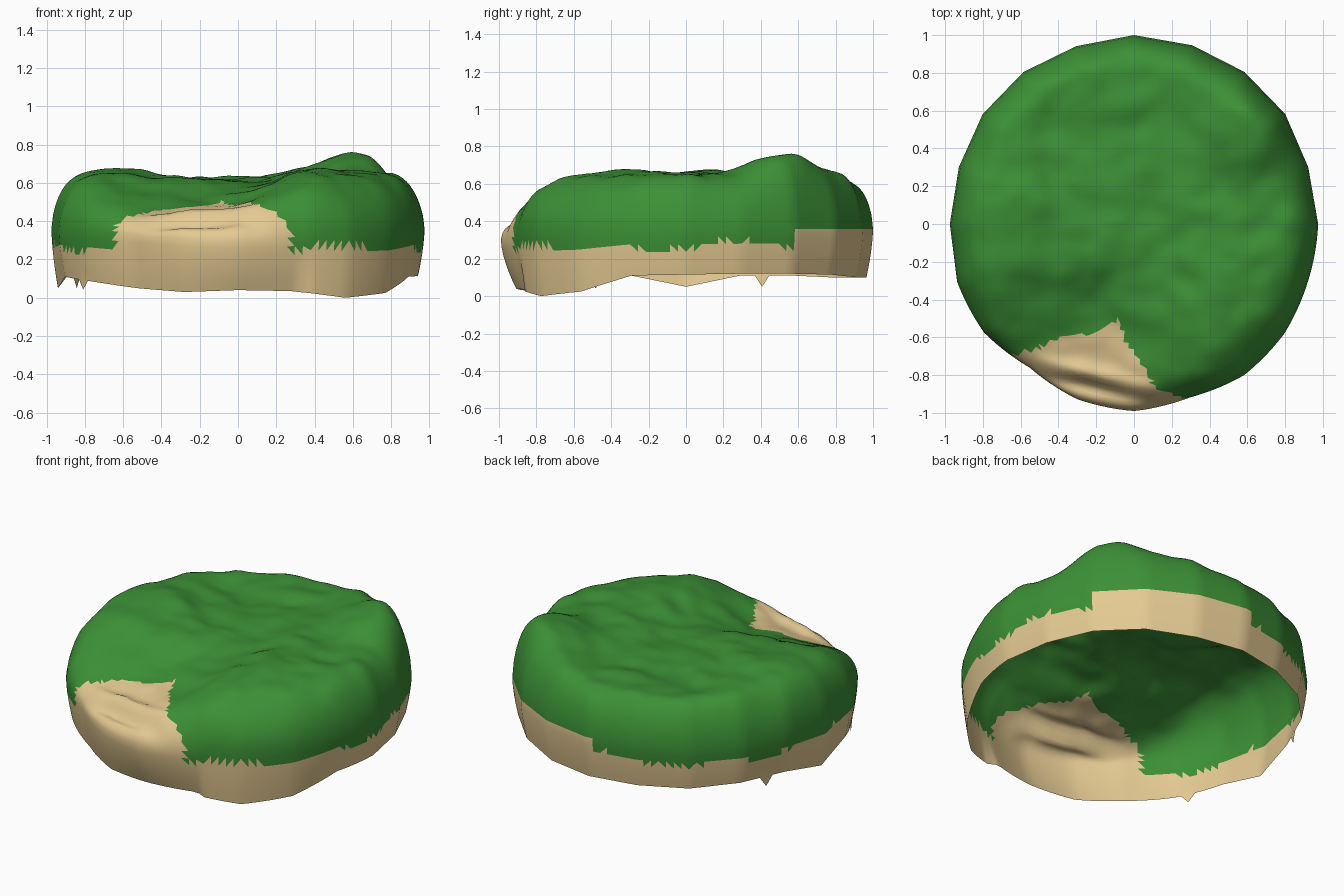
import bpy, bmesh, random
from math import sin, cos, radians, exp
from mathutils import Vector, noise

if "Cube" in bpy.data.objects:
    bpy.data.objects.remove(bpy.data.objects["Cube"])

random.seed(4)
SEG, SKIRT, TOP, MID = 140, 6, 34, 0.36

# Outline radius and lower-edge height every 18 degrees, starting at +x
RIM = [.975, .97, .99, .995, .995, 1.0, .99, .995, .99, .975,
       .975, .985, .98, .94, .975, .99, .965, .99, .985, .97]
LOW = [.115, .12, .12, .115, .10, .10, .10, .10, .11, .11,
       .05, .11, .085, .05, .03, .04, .035, .0, .025, .11]

# Scattered heights (x, y, z) that shape the top surface
HILLS = [(.64, .5, .80), (.45, .62, .70), (.82, .3, .62), (.3, .82, .65), (0, .85, .63),
         (-.4, .78, .63), (-.75, .45, .64), (-.72, .05, .68), (-.75, -.2, .64),
         (-.7, -.48, .57), (-.4, -.42, .56), (-.4, -.12, .64), (-.1, .2, .62),
         (-.3, .45, .60), (.15, .5, .62), (.35, .25, .65), (.1, -.08, .60),
         (.08, -.42, .56), (.38, -.42, .69), (.4, -.62, .67), (.65, -.45, .63),
         (.75, -.1, .65), (.45, -.08, .67), (.25, -.72, .58), (.62, -.68, .57)]
BEACH = [(-.5, -.67, .45), (-.25, -.64, .45), (-.02, -.68, .48), (.12, -.82, .52),
         (-.3, -.8, .42), (-.05, -.88, .40), (-.5, -.78, .41)]

# Beach outline seen from above
SAND = [(-.66, -.70), (-.52, -.66), (-.38, -.60), (-.22, -.58), (-.08, -.50), (-.05, -.62),
        (.05, -.75), (.12, -.88), (.28, -.92), (.3, -1.1), (-.75, -1.1)]

# Small ragged teeth on the lower edge: segment and drop
TEETH = {60: .06, 82: .05}


def at(table, turn):
    k = turn * 20
    i, f = int(k) % 20, k - int(k)
    return table[i] * (1 - f) + table[(i + 1) % 20] * f


def rim(turn):
    # straight chords at the back, rounded out at the front
    k = turn * 20
    i, f = int(k), k - int(k)
    a, b = [Vector((cos(radians(18 * j)), sin(radians(18 * j)))) * RIM[j % 20] for j in (i, i + 1)]
    bulge = .04 * f * (1 - f) if i >= 11 else 0
    return a.lerp(b, f) * (1 + bulge)


def beach_amount(p):
    return max(0, -p.y) ** 4 if p.x < .35 else 0


def height(x, y):
    total = weight = 1e-9
    for px, py, pz in HILLS + BEACH:
        w = exp(-((x - px) ** 2 + (y - py) ** 2) / .036)
        total += w * pz
        weight += w
    bump = noise.noise(Vector((x * 4, y * 6, 1.7))) * .018
    bump += noise.noise(Vector((x * 8, y * 9, 5.2))) * .012
    return total / weight + bump


def inside(x, y):
    hit = False
    for (ax, ay), (bx, by) in zip(SAND, SAND[1:] + SAND[:1]):
        if (ay > y) != (by > y) and x < (bx - ax) * (y - ay) / (by - ay) + ax:
            hit = not hit
    return hit


def material(name, color):
    m = bpy.data.materials.new(name)
    m.diffuse_color = color
    m.use_nodes = True
    m.node_tree.nodes["Principled BSDF"].inputs["Base Color"].default_value = m.diffuse_color
    return m


bm = bmesh.new()
rings = []

# Skirt rings from the ragged lower edge up to the widest line
for r in range(SKIRT):
    t = r / SKIRT
    ring = []
    for s in range(SEG):
        p = rim(s / SEG)
        low = at(LOW, s / SEG)
        front = beach_amount(p)
        p = p * (1 - (.035 + .05 * front) * (1 - t) ** 1.6)
        if r == 0:
            low = max(0, low - TEETH.get(s, 0))
        ring.append(bm.verts.new((p.x, p.y, low + (MID - .06 * front - low) * t)))
    rings.append(ring)

# Rounded shoulder and hilly top
for r in range(TOP):
    f = 1 - (r / TOP) ** 1.35
    ring = []
    for s in range(SEG):
        p = rim(s / SEG)
        base = MID - .06 * beach_amount(p)
        width = .24 - .06 * max(0, p.y)
        edge = max(0, (f - 1 + width) / width)
        x, y = p * f
        z = base + (height(x, y) - base) * (1 - edge ** 2.6) ** .6
        # long groove and ridge running along the beach
        if x < .15 and y < -.6:
            d = y + .82 + .24 * (x + .3)
            z += (.03 * exp(-((d - .05) / .035) ** 2) - .04 * exp(-((d + .03) / .035) ** 2)) \
                * exp(-((x + .2) / .28) ** 2)
        ring.append(bm.verts.new((x, y, z)))
    rings.append(ring)

for a, b in zip(rings, rings[1:]):
    for s in range(SEG):
        n = (s + 1) % SEG
        bm.faces.new((a[s], a[n], b[n], b[s]))
centre = bm.verts.new((0, 0, height(0, 0)))
for s in range(SEG):
    bm.faces.new((rings[-1][s], rings[-1][(s + 1) % SEG], centre))
bmesh.ops.triangulate(bm, faces=bm.faces[:])

# Sand on the lower wall and beach, grass elsewhere
for face in bm.faces:
    c = face.calc_center_median()
    back = c.y > .58 and c.x > -.05
    line = .365 if back else .265 + .05 * noise.noise(c * 4) + random.uniform(-.008, .008)
    face.material_index = 0 if c.z < line or inside(c.x, c.y) else 1
    face.smooth = True

mesh = bpy.data.meshes.new("island")
bm.to_mesh(mesh)
bm.free()
mesh.materials.append(material("sand", (.78, .59, .29, 1)))
mesh.materials.append(material("grass", (.045, .28, .037, 1)))
island = bpy.data.objects.new("island", mesh)
bpy.context.collection.objects.link(island)
